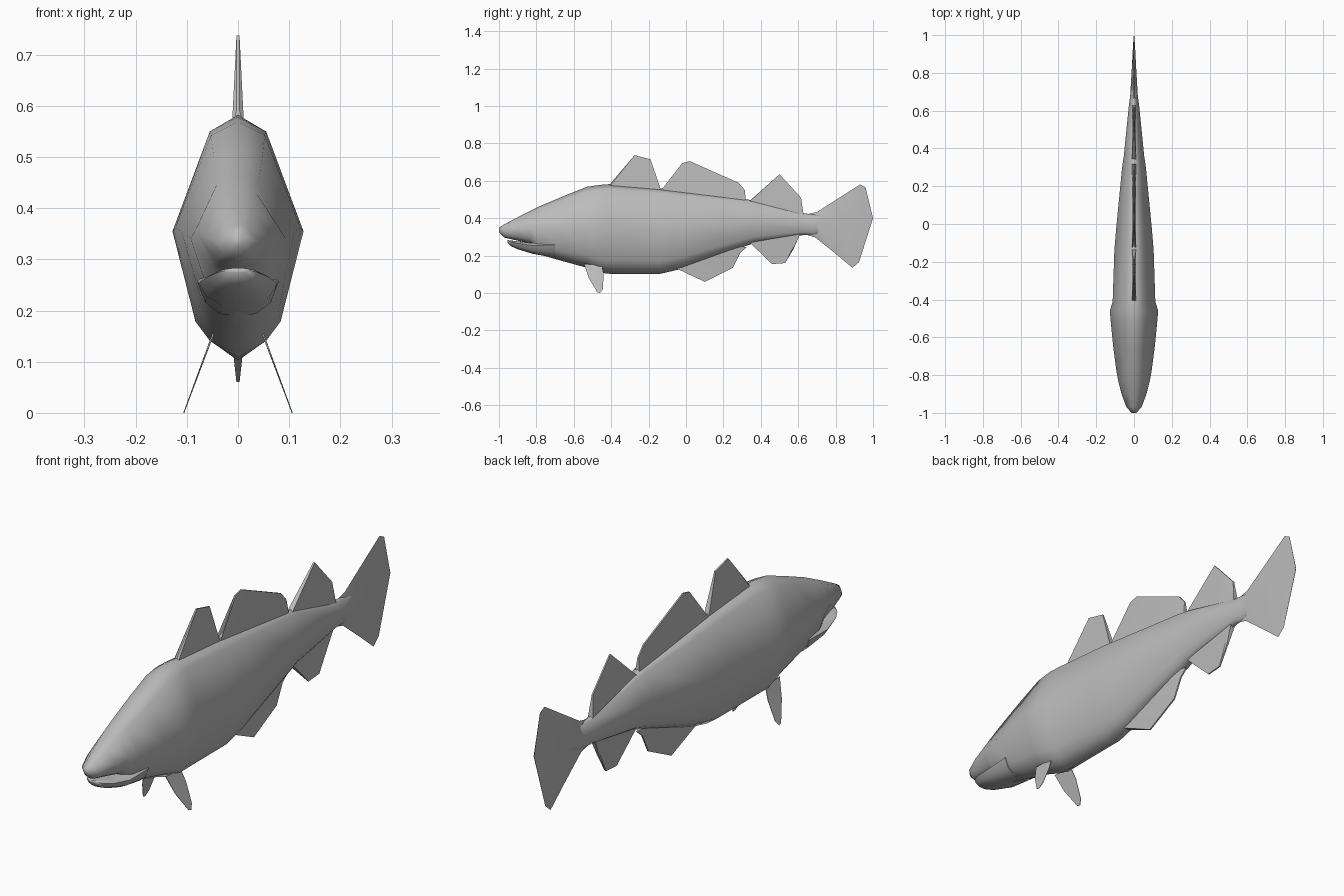
import bpy
import bmesh
import math

if "Cube" in bpy.data.objects:
    bpy.data.objects.remove(bpy.data.objects["Cube"], do_unlink=True)

GREY = (0.5, 0.5, 0.5, 1)
skin = bpy.data.materials.new("grey skin")
skin.use_nodes = True
skin.diffuse_color = GREY
skin.node_tree.nodes["Principled BSDF"].inputs["Base Color"].default_value = GREY


def finish(bm, name, angle):
    """Turn a bmesh into a smooth-shaded object with the skin material."""
    bmesh.ops.recalc_face_normals(bm, faces=bm.faces)
    mesh = bpy.data.meshes.new(name)
    bm.to_mesh(mesh)
    bm.free()
    mesh.materials.append(skin)
    obj = bpy.data.objects.new(name, mesh)
    bpy.context.collection.objects.link(obj)
    bpy.ops.object.select_all(action="DESELECT")
    obj.select_set(True)
    bpy.context.view_layer.objects.active = obj
    bpy.ops.object.shade_smooth_by_angle(angle=math.radians(angle))
    return obj


# Half cross-section as fractions of half width and height, top to bottom
SECTION = [(0, 1), (.43, .94), (1, .525), (.65, .15), (.43, .07), (0, 0)]


def loft(name, stations, section=SECTION):
    """Skin mirrored sections given as (y, top, bottom, half width)."""
    bm = bmesh.new()
    outline = section + [(-u, v) for u, v in section[-2:0:-1]]
    rings = [[bm.verts.new((u * w, y, low + v * (top - low))) for u, v in outline]
             for y, top, low, w in stations]
    count = len(outline)
    for a, b in zip(rings, rings[1:]):
        for i in range(count):
            j = (i + 1) % count
            bm.faces.new((a[i], a[j], b[j], b[i]))
    bm.faces.new(rings[0])
    bm.faces.new(rings[-1])
    return finish(bm, name, 75)


def fin(name, outline, root=.012, edge=.003, splay=None):
    """Thin plate, thick at its first and last (root) points."""
    bm = bmesh.new()
    sides = []
    for side in (1, -1):
        ring = []
        for i, (y, z) in enumerate(outline):
            half = root if i in (0, len(outline) - 1) else edge
            x = splay(z) if splay else 0
            ring.append(bm.verts.new((x + side * half, y, z)))
        sides.append(ring)
    left, right = sides
    faces = [bm.faces.new(left), bm.faces.new(right[::-1])]
    for i in range(len(outline)):
        j = (i + 1) % len(outline)
        bm.faces.new((left[j], left[i], right[i], right[j]))
    bmesh.ops.triangulate(bm, faces=faces)
    return finish(bm, name, 30)


# Body from snout to tail stem, with the gill step behind the head
loft("body", [
    (-1, .35, .325, .012), (-.97, .368, .296, .04), (-.9, .405, .28, .066),
    (-.83, .44, .262, .084), (-.78, .465, .205, .093), (-.65, .52, .168, .11),
    (-.53, .568, .135, .122), (-.46, .578, .108, .128), (-.41, .582, .103, .113),
    (-.14, .56, .102, .104), (-.02, .545, .13, .094), (.3, .505, .245, .063),
    (.36, .495, .265, .054), (.63, .425, .31, .027), (.68, .422, .308, .02),
    (.8, .40, .34, .01)])

# Lower jaw, set just under the upper lip
JAW = [(0, 1), (.7, .97), (1, .75), (.8, .3), (.45, .06), (0, 0)]
loft("lower_jaw", [
    (-.955, .283, .27, .018), (-.935, .281, .25, .042), (-.9, .276, .234, .06),
    (-.82, .268, .21, .077), (-.7, .28, .188, .08)], JAW)

# Fins along the back and belly
fin("front_dorsal_fin", [(-.42, .555), (-.4, .59), (-.275, .737), (-.19, .715),
                         (-.145, .575), (-.13, .54)])
fin("middle_dorsal_fin", [(-.14, .54), (-.09, .575), (-.02, .695), (.02, .705),
                          (.28, .59), (.315, .55), (.32, .48)])
fin("rear_dorsal_fin", [(.33, .48), (.36, .51), (.5, .635), (.615, .51),
                        (.63, .41)])
fin("front_anal_fin", [(-.07, .14), (-.03, .122), (.1, .06), (.25, .135),
                       (.29, .215), (.325, .245), (.26, .255)])
fin("rear_anal_fin", [(.33, .28), (.36, .255), (.46, .155), (.53, .16),
                      (.575, .235), (.615, .325)])

# Splayed pair of pelvic fins
for label, side in (("left", 1), ("right", -1)):
    fin(label + "_pelvic_fin", [(-.545, .155), (-.52, .08), (-.475, .005),
                                (-.46, 0), (-.445, .02), (-.44, .1), (-.45, .15)],
        root=.002, edge=.001, splay=lambda z: side * (.106 - z * .373))

# Tail fin: columns of top, middle and bottom points, thickest in the middle
columns = [
    ((.64, .42), (.64, .365), (.64, .312), .022),
    ((.7, .433), (.7, .37), (.69, .298), .019),
    ((.8, .497), (.82, .378), (.8, .21), .012),
    ((.93, .58), (.95, .39), (.89, .135), .005),
    ((.96, .565), (1, .4), (.925, .165), .001)]
bm = bmesh.new()
rings = []
for top, middle, bottom, half in columns:
    points = [(0, top), (half, middle), (0, bottom), (-half, middle)]
    rings.append([bm.verts.new((x, y, z)) for x, (y, z) in points])
for a, b in zip(rings, rings[1:]):
    for i in range(4):
        j = (i + 1) % 4
        bm.faces.new((a[i], a[j], b[j], b[i]))
bm.faces.new(rings[0])
bm.faces.new(rings[-1])
finish(bm, "tail_fin", 60)
